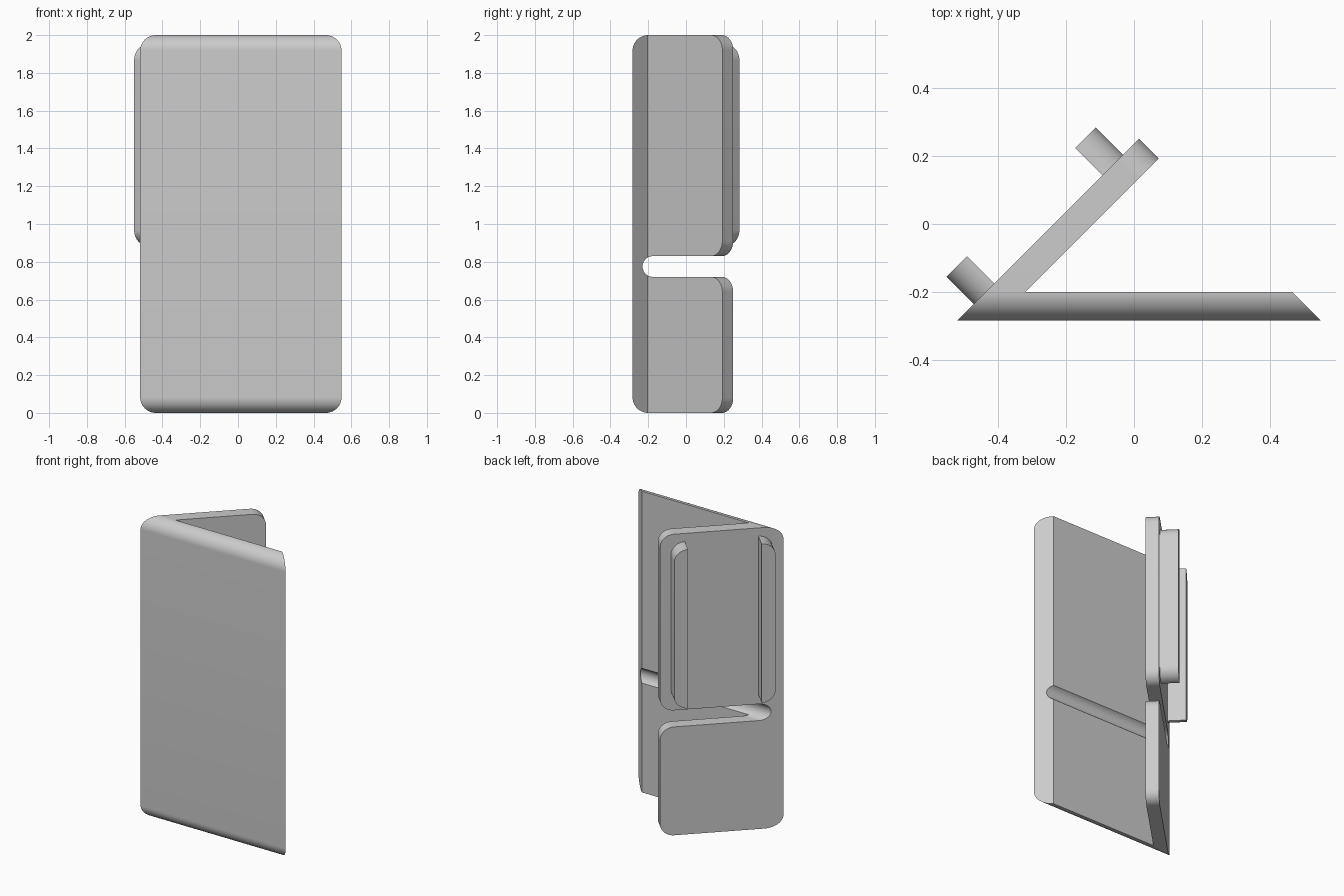
import bpy, bmesh
from math import radians, cos, sin, acos, degrees

if "Cube" in bpy.data.objects:
    bpy.data.objects.remove(bpy.data.objects["Cube"])

grey = bpy.data.materials.new("plain grey")
grey.use_nodes = True
COLOUR = (0.6, 0.6, 0.6, 1)
grey.diffuse_color = COLOUR
grey.node_tree.nodes["Principled BSDF"].inputs["Base Color"].default_value = COLOUR


def arc(y, z, ry, rz, start, end, steps=14):
    """Elliptical arc of (y, z) points, angles in degrees."""
    angles = [radians(start + (end - start) * i / steps) for i in range(steps + 1)]
    return [(y + ry * cos(a), z + rz * sin(a)) for a in angles]


def sweep(name, profile, near, far):
    """Prism between two placements of one (y, z) profile."""
    bm = bmesh.new()
    rings = [[bm.verts.new((*place(y), z)) for y, z in profile] for place in (near, far)]
    for ring in rings:
        bm.faces.new(ring)
    n = len(profile)
    for i in range(n):
        j = (i + 1) % n
        bm.faces.new((rings[0][i], rings[0][j], rings[1][j], rings[1][i]))
    bmesh.ops.recalc_face_normals(bm, faces=bm.faces)
    mesh = bpy.data.meshes.new(name)
    bm.to_mesh(mesh)
    bm.free()
    mesh.materials.append(grey)
    obj = bpy.data.objects.new(name, mesh)
    bpy.context.collection.objects.link(obj)
    bpy.ops.object.select_all(action="DESELECT")
    obj.select_set(True)
    bpy.context.view_layer.objects.active = obj
    bpy.ops.object.shade_smooth_by_angle(angle=radians(30))


FRONT, BACK, HEIGHT, R = -0.283, -0.2, 2.0, 0.083
SLOT_Y, SLOT_Z, SLOT_R = -0.175, 0.775, 0.055
OPEN = degrees(acos((BACK - SLOT_Y) / SLOT_R))  # where the slot meets the front plate


def outer(y):
    return (y - 0.235, y)


def inner(y):
    # square cut at the free end, straight sideways cut near the slot end
    return (y - 0.1775, y - 0.0575) if y > 0 else (y - 0.12, y)


def raised(y):
    return (y - 0.315, y + 0.08)


# Front plate: rounded front edges, groove along the back, mitred ends
plate = arc(BACK, R, R, R, 270, 180) + arc(BACK, HEIGHT - R, R, R, 180, 90)
plate += arc(SLOT_Y, SLOT_Z, SLOT_R, SLOT_R, OPEN, 360 - OPEN)
sweep("front_plate", plate, outer, lambda y: (0.265 - y, y))

# Angled arm, split in two by the slot
END, RY, RZ = 0.25, 0.06, 0.08
slot_top, slot_bottom = SLOT_Z + SLOT_R, SLOT_Z - SLOT_R
upper = arc(SLOT_Y, SLOT_Z, SLOT_R, SLOT_R, OPEN, 90, 6)
upper += arc(END - RY, slot_top + RZ, RY, RZ, -90, 0)
upper += arc(END - RY, HEIGHT - RZ, RY, RZ, 0, 90) + [(BACK, HEIGHT)]
sweep("upper_arm", upper, outer, inner)

lower = [(BACK, 0)] + arc(END - RY, RZ, RY, RZ, -90, 0)
lower += arc(END - RY, slot_bottom - RZ, RY, RZ, 0, 90)
lower += arc(SLOT_Y, SLOT_Z, SLOT_R, SLOT_R, 270, 360 - OPEN, 6)
sweep("lower_arm", lower, outer, inner)

# Two rails on the arm's outer face, rounded on their far sides
LOW, HIGH = 0.89, 1.945
for name, flat, side in (("end_rail", 0.143, 1), ("corner_rail", -0.175, -1)):
    turn = 90 - 90 * side
    rail = arc(flat, LOW + RZ, side * RY, RZ, -90, 0)
    rail += arc(flat, HIGH - RZ, side * RY, RZ, 0, 90)
    sweep(name, rail, outer, raised)
